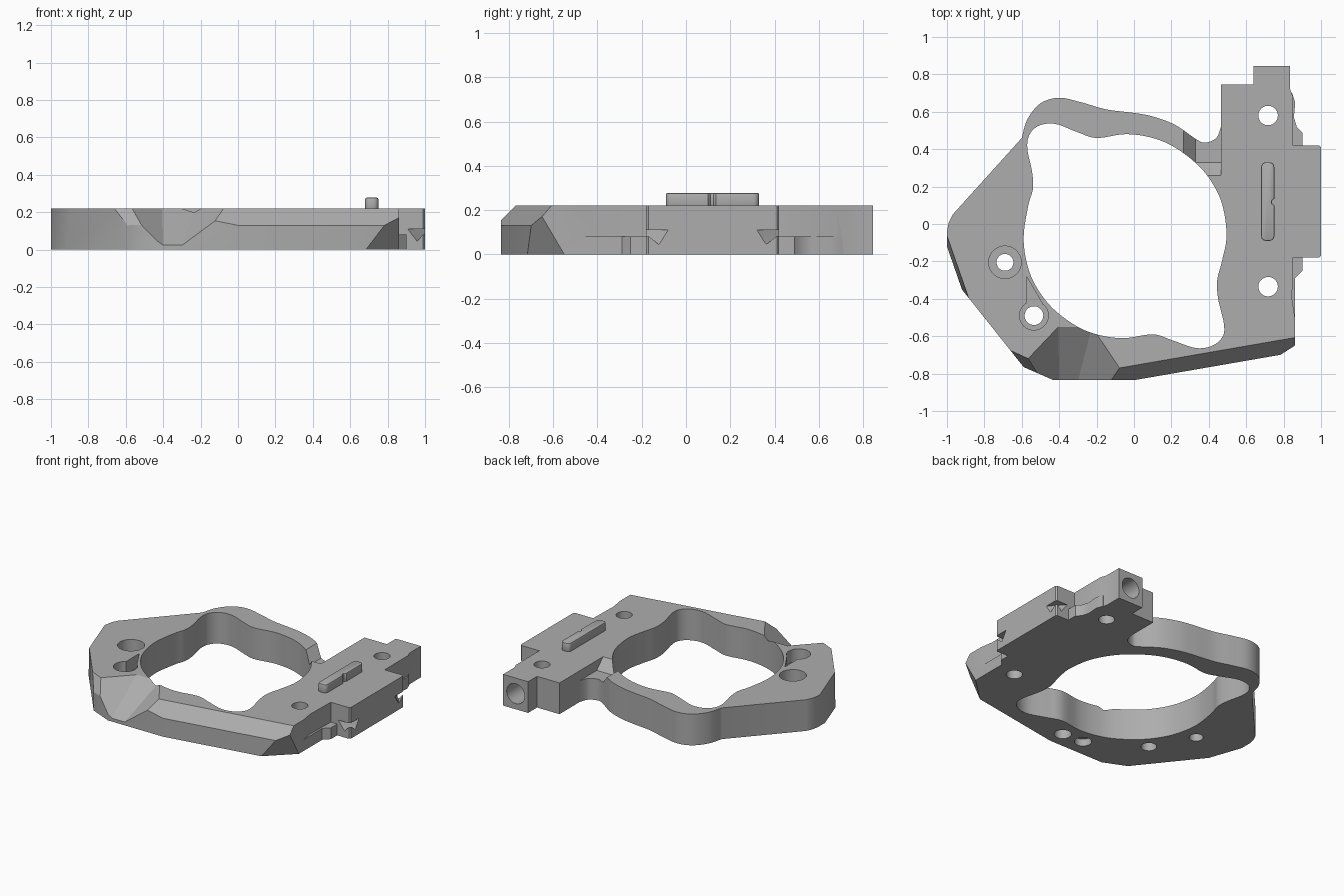
import bpy, bmesh
from math import sin, cos, pi
from mathutils import Vector

if "Cube" in bpy.data.objects:
    bpy.data.objects.remove(bpy.data.objects["Cube"])

grey = bpy.data.materials.new("plain_grey")
grey.use_nodes = True
colour = (0.42, 0.42, 0.42, 1)
grey.diffuse_color = colour
grey.node_tree.nodes["Principled BSDF"].inputs["Base Color"].default_value = colour
H = 0.22


def finish(name, bm):
    bmesh.ops.recalc_face_normals(bm, faces=bm.faces)
    me = bpy.data.meshes.new(name)
    bm.to_mesh(me)
    bm.free()
    me.materials.append(grey)
    ob = bpy.data.objects.new(name, me)
    bpy.context.collection.objects.link(ob)
    return ob


def prism(name, pts, z0, z1):
    bm = bmesh.new()
    face = bm.faces.new([bm.verts.new((x, y, z0)) for x, y in pts])
    ext = bmesh.ops.extrude_face_region(bm, geom=[face])
    for v in ext["geom"]:
        if isinstance(v, bmesh.types.BMVert):
            v.co.z = z1
    return finish(name, bm)


def hull(name, pts):
    bm = bmesh.new()
    for p in pts:
        bm.verts.new(p)
    bmesh.ops.convex_hull(bm, input=bm.verts)
    return finish(name, bm)


def circle(x, y, r, n=40):
    return [(x + r * cos(2 * pi * i / n), y + r * sin(2 * pi * i / n)) for i in range(n)]


def spline(pts, steps=6, closed=True):
    """Smooth curve through the points."""
    n, out = len(pts), []
    for i in range(n if closed else n - 1):
        ids = [i - 1, i, i + 1, i + 2]
        ids = [k % n if closed else min(max(k, 0), n - 1) for k in ids]
        a, b, c, d = [Vector(pts[k]) for k in ids]
        for s in range(steps):
            t = s / steps
            p = b + (c - a) * t / 2 + (a * 2 - b * 5 + c * 4 - d) * t**2 / 2 \
                + (b * 3 - a - c * 3 + d) * t**3 / 2
            out.append(tuple(p))
    return out if closed else out + [tuple(pts[-1])]


def boolean(target, tool, op="DIFFERENCE"):
    mod = target.modifiers.new("cut", "BOOLEAN")
    mod.operation, mod.solver, mod.object = op, "EXACT", tool
    bpy.context.view_layer.objects.active = target
    bpy.ops.object.modifier_apply(modifier=mod.name)
    bpy.data.objects.remove(tool)


def trim(target, a, b, c, inside):
    """Slice away the side of plane abc that does not hold the inside point."""
    a, b, c = Vector(a), Vector(b), Vector(c)
    n = (b - a).cross(c - a).normalized()
    if n.dot(Vector(inside) - a) > 0:
        n = -n
    bm = bmesh.new()
    bm.from_mesh(target.data)
    res = bmesh.ops.bisect_plane(bm, geom=bm.verts[:] + bm.edges[:] + bm.faces[:],
                                 plane_co=a, plane_no=n, clear_outer=True)
    edges = [e for e in res["geom_cut"] if isinstance(e, bmesh.types.BMEdge)]
    bmesh.ops.contextual_create(bm, geom=edges)
    bmesh.ops.recalc_face_normals(bm, faces=bm.faces)
    bm.to_mesh(target.data)
    bm.free()


# Outer plan: faceted front, stepped mounting block, curved rear arm, straight left side
front = [(-0.92, -0.35), (-0.59, -0.765), (-0.43, -0.835), (0, -0.835), (0.86, -0.686)]
side = [(0.86, -0.5), (0.845, -0.4), (0.85, -0.18)]
block = [(0.99, -0.18), (1, -0.17), (1, 0.41), (0.99, 0.42), (0.85, 0.42), (0.85, 0.68),
         (0.835, 0.72), (0.835, 0.845), (0.64, 0.845), (0.64, 0.745), (0.465, 0.745)]
arm = spline([(0.465, 0.52), (0.44, 0.46), (0.38, 0.435), (0.33, 0.455), (0.22, 0.53),
              (0.1, 0.575), (-0.01, 0.595), (-0.15, 0.613), (-0.28, 0.65), (-0.4, 0.675),
              (-0.5, 0.645), (-0.57, 0.56), (-0.6, 0.46)], closed=False)
left = [(-0.97, 0.05), (-0.99, 0.01), (-1, -0.04), (-1, -0.12)]
body = prism("bracket_body", front + side + block + arm + left, 0, H)

# Sloped trims: front edge, undercut corner, left front facet, drafted left side
core = (0, 0, 0.1)
trim(body, (0, -0.835, 0.13), (0.78, -0.70, 0.13), (-0.08, -0.77, H), core)
trim(body, (0.68, -0.72, 0), (0.86, -0.55, 0), (0.86, -0.65, 0.17), core)
trim(body, (-0.63, -0.69, H), (-0.565, -0.72, H), (-0.59, -0.765, 0.13), core)
trim(body, (-1, -0.12, 0), (-0.92, -0.35, 0), (-0.98, -0.12, H), core)

# Low ledges beside the block
south = [(0.8, -0.5), (0.86, -0.5), (0.86, -0.29), (0.9, -0.25), (0.9, -0.1), (0.8, -0.1)]
north = [(0.8, 0.3), (0.9, 0.3), (0.9, 0.49), (0.87, 0.52), (0.855, 0.57), (0.862, 0.65),
         (0.845, 0.7), (0.8, 0.7)]
for outline in (south, north):
    boolean(body, prism("ledge", outline, 0, 0.08), "UNION")

# Central opening: a round bore with two opposite lobes
bore = [(0.495, -0.06), (0.47, 0.11), (0.405, 0.24), (0.32, 0.335), (0.2, 0.42), (0.08, 0.465),
        (-0.05, 0.48), (-0.2, 0.46), (-0.3, 0.49), (-0.42, 0.535), (-0.51, 0.525),
        (-0.56, 0.475), (-0.57, 0.4), (-0.545, 0.28), (-0.54, 0.19), (-0.565, 0.1),
        (-0.59, -0.07), (-0.57, -0.22), (-0.52, -0.34), (-0.43, -0.455), (-0.3, -0.55),
        (-0.18, -0.595), (-0.05, -0.61), (0.1, -0.59), (0.2, -0.62), (0.33, -0.663),
        (0.42, -0.65), (0.475, -0.6), (0.48, -0.53), (0.45, -0.4), (0.445, -0.3), (0.47, -0.2)]
boolean(body, prism("bore", spline(bore), -0.1, 0.4))

# Front scoop
ramp = [(x, -0.55, z) for x in (-0.405, -0.225) for z in (H, 0.4)]
mouth = [(x, y, z) for y in (-0.84, -0.95)
         for x, z in ((-0.68, H), (-0.4, 0.02), (-0.3, 0.02), (-0.03, H), (-0.68, 0.4), (-0.03, 0.4))]
boolean(body, hull("scoop", ramp + mouth))

# Sunken saddle between the arm and the block
floor = [(x, y, 0.15) for x in (0.33, 0.465) for y in (0.33, 0.6)]
rim = [(x, y, z) for x in (0.265, 0.465) for y in (0.26, 0.6) for z in (H, 0.4)]
boolean(body, hull("saddle", floor + rim))

# Corner nicks in the block, mirrored about its middle
for s in (-1, 1):
    nick = [(1.01, 0.12 + s * y, z) for y, z in ((0.19, 0.11), (0.31, 0.11), (0.23, 0.045))]
    nick += [(0.9, 0.12 + s * 0.31, 0.11), (0.95, 0.12 + s * 0.31, 0.045)]
    boolean(body, hull("nick", nick))

# Vertical holes: x, y, radius, bottom, top
holes = [(0.717, 0.58, 0.052, -0.1, 0.4), (0.717, -0.335, 0.052, -0.1, 0.4),
         (-0.69, -0.205, 0.045, -0.1, 0.4), (-0.69, -0.205, 0.087, 0.14, 0.4),
         (-0.535, -0.49, 0.05, -0.1, 0.4), (-0.535, -0.49, 0.077, 0.13, 0.4),
         (-0.17, -0.71, 0.055, -0.1, 0.05), (-0.01, -0.72, 0.055, -0.1, 0.07)]
for x, y, r, z0, z1 in holes:
    boolean(body, prism("hole", circle(x, y, r), z0, z1))
pocket = [(-0.575, -0.28), (-0.575, -0.45), (-0.535, -0.49), (-0.47, -0.46)]
boolean(body, prism("pocket", pocket, 0.13, 0.4))

# Bore in the rear end of the block
bm = bmesh.new()
bmesh.ops.create_cone(bm, cap_ends=True, segments=40, radius1=0.07, radius2=0.07, depth=0.5)
for v in bm.verts:
    v.co = (v.co.x + 0.737, v.co.z + 0.9, v.co.y + 0.11)
boolean(body, finish("end_bore", bm))

# Raised locating key with rounded ends and a small side notch
key_pts = []
for cx, cy, a0 in ((0.725, 0.305, 0), (0.705, 0.305, 1), (0.705, -0.065, 2), (0.725, -0.065, 3)):
    key_pts += [(cx + 0.025 * cos((a0 + i / 5) * pi / 2),
                 cy + 0.025 * sin((a0 + i / 5) * pi / 2)) for i in range(6)]
key_pts += [(0.75, 0.1), (0.738, 0.11), (0.738, 0.125), (0.75, 0.135)]
key = prism("locating_key", key_pts, H - 0.01, 0.278)
bev = key.modifiers.new("edge", "BEVEL")
bev.width, bev.segments, bev.angle_limit = 0.008, 2, 1.0
bpy.context.view_layer.objects.active = key
bpy.ops.object.modifier_apply(modifier=bev.name)

for ob in (body, key):
    bpy.ops.object.select_all(action="DESELECT")
    ob.select_set(True)
    bpy.context.view_layer.objects.active = ob
    bpy.ops.object.shade_smooth_by_angle(angle=0.5)
